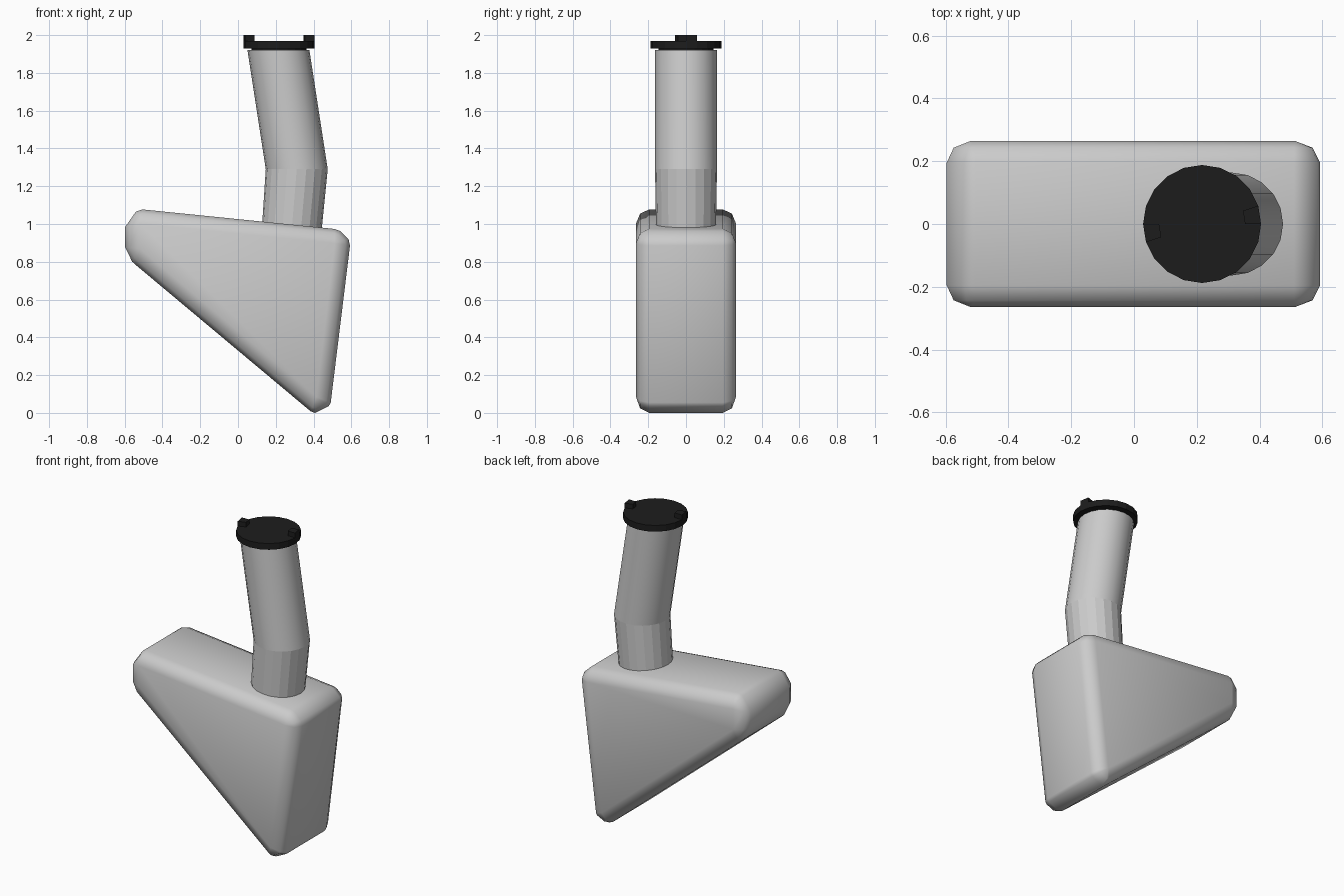
import bpy, bmesh
from math import cos, sin, tau, radians
from mathutils import Vector

if "Cube" in bpy.data.objects:
    bpy.data.objects.remove(bpy.data.objects["Cube"])

SIDES = 20


def loft(name, rings, smooth_rows=(), color=None):
    """Skin a stack of equal-length point rings and close both ends."""
    bm = bmesh.new()
    loops = [[bm.verts.new(p) for p in r] for r in rings]
    n = len(loops[0])
    for row, (a, b) in enumerate(zip(loops, loops[1:])):
        for i in range(n):
            j = (i + 1) % n
            f = bm.faces.new((a[i], a[j], b[j], b[i]))
            f.smooth = row in smooth_rows
    bm.faces.new(loops[0][::-1])
    bm.faces.new(loops[-1])
    bmesh.ops.remove_doubles(bm, verts=bm.verts, dist=1e-4)
    bmesh.ops.recalc_face_normals(bm, faces=bm.faces)
    me = bpy.data.meshes.new(name)
    bm.to_mesh(me)
    bm.free()
    ob = bpy.data.objects.new(name, me)
    bpy.context.collection.objects.link(ob)
    if color:
        me.materials.append(color)
    return ob


def smooth(ob, angle):
    bpy.ops.object.select_all(action='DESELECT')
    ob.select_set(True)
    bpy.context.view_layer.objects.active = ob
    bpy.ops.object.shade_smooth_by_angle(angle=radians(angle))


def circle(x, z, r):
    return [(x + r * cos(i * tau / SIDES), r * sin(i * tau / SIDES), z) for i in range(SIDES)]


# Wedge body: each corner is a side-face point plus its rounded outer points
corners = [
    ((-0.52, 1.002), [(-0.505, 1.077), (-0.54, 1.066), (-0.597, 0.985)]),
    ((-0.52, 0.87), [(-0.597, 0.876), (-0.56, 0.80), (-0.535, 0.778)]),
    ((0.415, 0.085), [(0.385, 0.008), (0.408, 0.0), (0.48, 0.035), (0.491, 0.055)]),
    ((0.512, 0.898), [(0.593, 0.886), (0.585, 0.92), (0.54, 0.963), (0.51, 0.974)]),
]


def body_ring(y, t):
    pts = []
    for inner, outer in corners:
        for p in outer:
            q = Vector(p).lerp(Vector(inner), t)
            pts.append((q.x, y, q.y))
    return pts


steps = [(0.265, 1.0), (0.243, 0.29), (0.195, 0.0)]
rings = [body_ring(-y, t) for y, t in steps] + [body_ring(y, t) for y, t in steps[::-1]]
smooth(loft("tank_body", rings), 50)

# Bent filler pipe: faceted lower part, smooth upper part
loft("filler_pipe", [circle(0.282, 0.94, 0.158), circle(0.311, 1.29, 0.164),
                     circle(0.214, 1.92, 0.164)], smooth_rows=(1,))

# Black cap with a narrower neck below
black = bpy.data.materials.new("black")
black.diffuse_color = (0.012, 0.012, 0.012, 1)
black.use_nodes = True
black.node_tree.nodes["Principled BSDF"].inputs["Base Color"].default_value = black.diffuse_color
CX, R = 0.217, 0.188
loft("filler_cap", [circle(CX, 1.91, 0.145), circle(CX, 1.93, 0.145),
                    circle(CX, 1.93, R), circle(CX, 1.97, R)], color=black)

# Two opposite grip tabs, each on one side of the cap rim
for name, start in (("cap_tab_right", 0.0), ("cap_tab_left", tau / 2)):
    def tab(z):
        a, b = start, start + tau / SIDES
        return [(CX + r * cos(g), r * sin(g), z)
                for r, g in ((0.137, a), (R, a), (R, b), (0.137, b))]
    loft(name, [tab(1.96), tab(2.0)], color=black)
